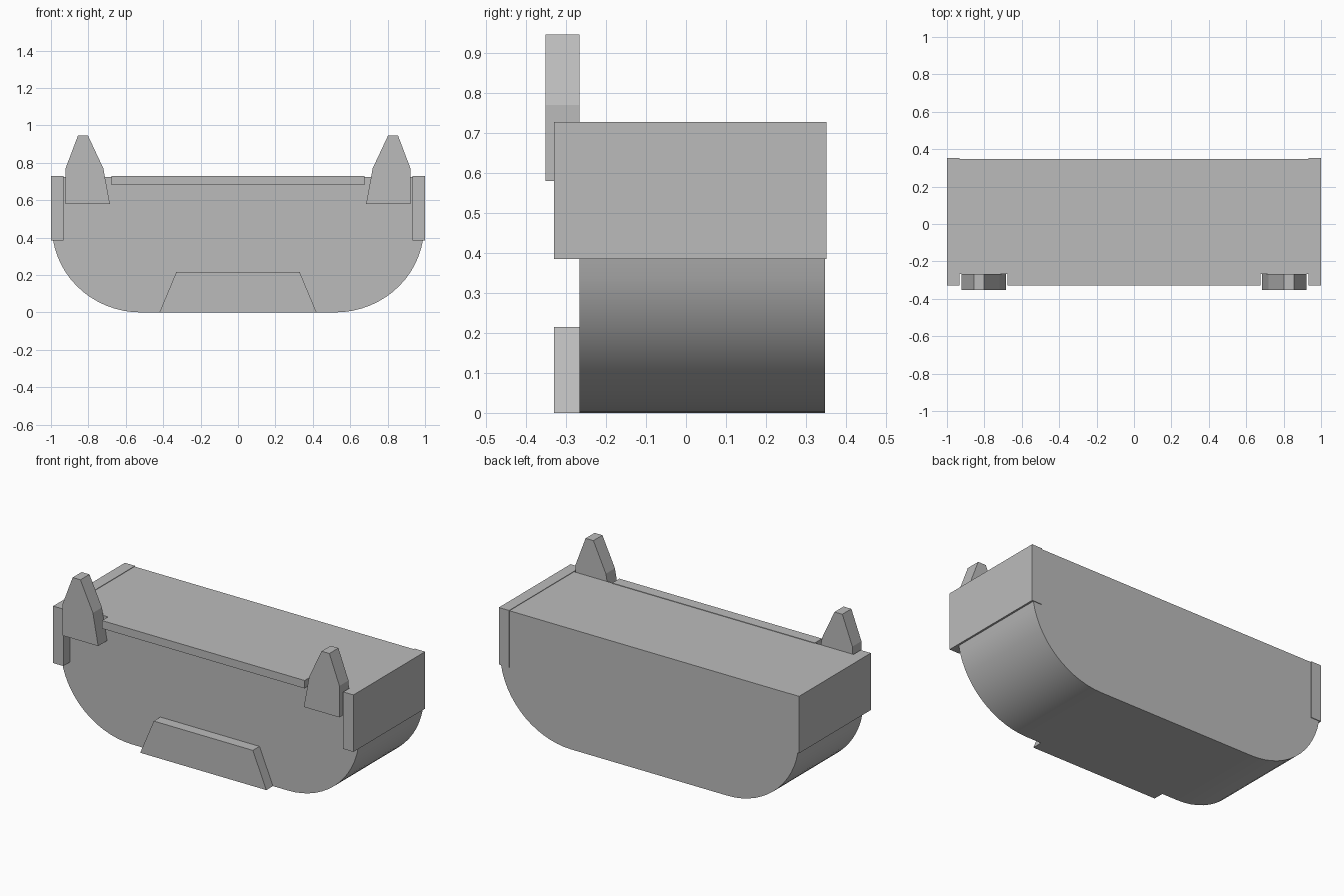
import bpy, bmesh, math

cube = bpy.data.objects.get("Cube")
if cube:
    bpy.data.objects.remove(cube, do_unlink=True)

grey = bpy.data.materials.new("plain grey")
grey.use_nodes = True
colour = (0.5, 0.5, 0.5, 1)
grey.diffuse_color = colour
grey.node_tree.nodes["Principled BSDF"].inputs["Base Color"].default_value = colour


def extrude_profile(name, points, y_front, y_back, smooth=False):
    """Solid with an x-z outline, running from y_front to y_back."""
    bm = bmesh.new()
    face = bm.faces.new([bm.verts.new((x, y_front, z)) for x, z in points])
    result = bmesh.ops.extrude_face_region(bm, geom=[face])
    moved = [g for g in result["geom"] if isinstance(g, bmesh.types.BMVert)]
    bmesh.ops.translate(bm, verts=moved, vec=(0, y_back - y_front, 0))
    bmesh.ops.recalc_face_normals(bm, faces=bm.faces)
    mesh = bpy.data.meshes.new(name)
    bm.to_mesh(mesh)
    bm.free()
    mesh.materials.append(grey)
    obj = bpy.data.objects.new(name, mesh)
    bpy.context.collection.objects.link(obj)
    if smooth:
        bpy.ops.object.select_all(action="DESELECT")
        obj.select_set(True)
        bpy.context.view_layer.objects.active = obj
        bpy.ops.object.shade_smooth_by_angle(angle=math.radians(25))
    return obj


def rect(x0, x1, z0, z1):
    return [(x0, z0), (x1, z0), (x1, z1), (x0, z1)]


# Body: flat bottom, rounded lower corners, straight upper sides
top, shoulder = 0.725, 0.385
start, end = -math.pi / 2, -math.asin((0.46 - shoulder) / 0.46)
steps = 14
right_half = []
for i in range(steps + 1):
    a = start + (end - start) * i / steps
    right_half.append((0.52 + 0.475 * math.cos(a), 0.46 + 0.46 * math.sin(a)))
right_half += [(0.96, shoulder), (0.96, top)]
outline = right_half + [(-x, z) for x, z in reversed(right_half)]
extrude_profile("body", outline, -0.267, 0.348, smooth=True)

# Front rim and lower front plate
extrude_profile("front_rim", rect(-0.675, 0.675, 0.68, 0.728), -0.33, -0.262)
extrude_profile("lower_front_plate",
                [(-0.42, 0), (0.42, 0), (0.33, 0.215), (-0.33, 0.215)], -0.33, -0.26)

# Side panels and upright prongs, one of each per side
prong = [(0.685, 0.58), (0.922, 0.58), (0.922, 0.77),
         (0.855, 0.947), (0.803, 0.947), (0.72, 0.77)]
for side, s in (("left", 1), ("right", -1)):
    panel = rect(0.932, 1.0, shoulder, 0.728)
    extrude_profile(side + "_side_panel", [(s * x, z) for x, z in panel], -0.33, 0.352)
    extrude_profile(side + "_prong", [(s * x, z) for x, z in prong], -0.352, -0.266)
